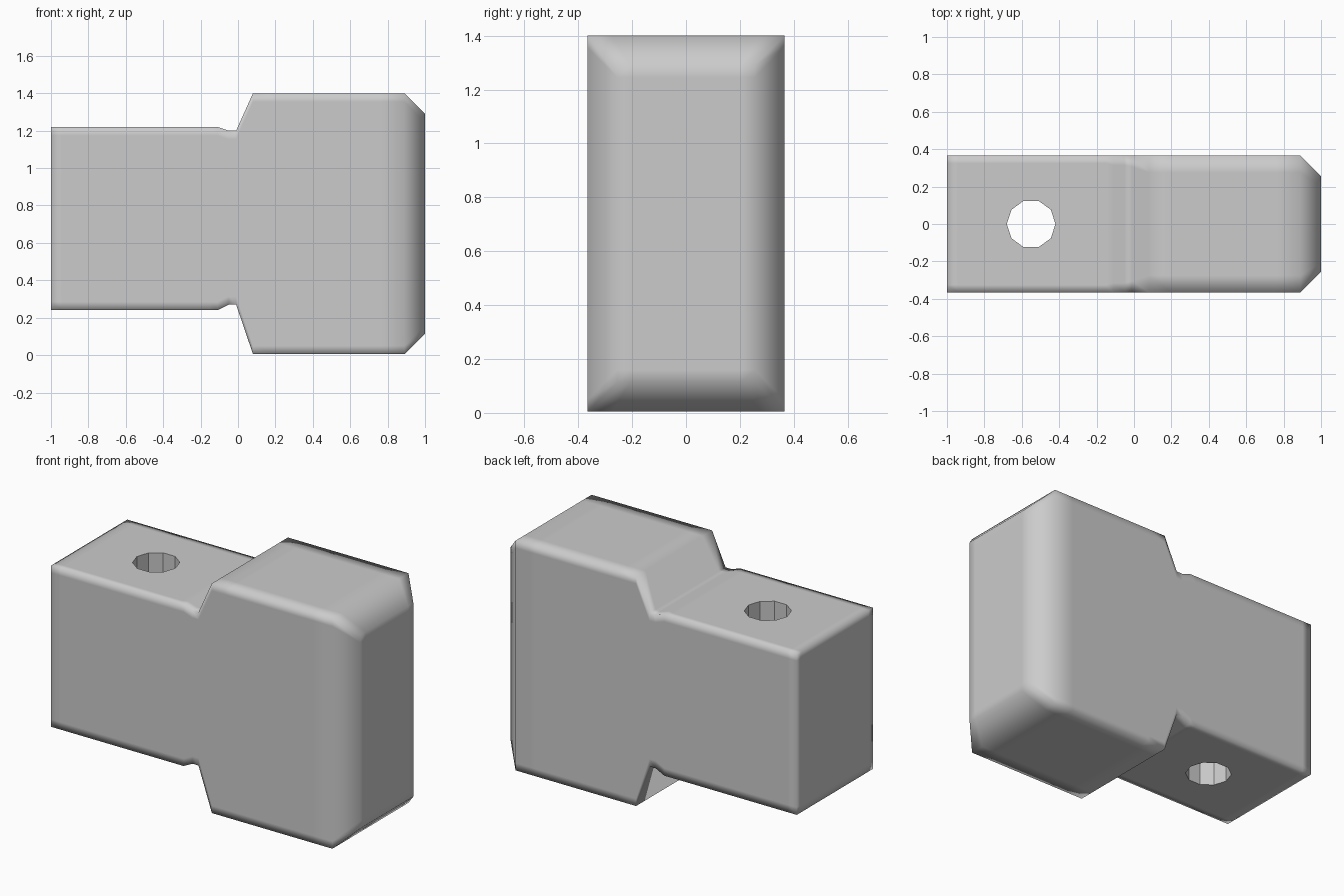
import bpy, bmesh, math

if "Cube" in bpy.data.objects:
    bpy.data.objects.remove(bpy.data.objects["Cube"])

# Stations along x: (x, half width, bottom z, top z, edge loop inset)
stations = [
    (-1.00, 0.365, 0.24, 1.22, 0.04), (-0.94, 0.365, 0.24, 1.22, 0.04),
    (-0.15, 0.365, 0.24, 1.22, 0.04), (-0.11, 0.365, 0.24, 1.22, 0.05),
    (-0.05, 0.365, 0.27, 1.20, 0.05), (-0.01, 0.365, 0.27, 1.20, 0.06),
    (0.08, 0.365, 0.005, 1.40, 0.09), (0.20, 0.365, 0.005, 1.40, 0.09),
    (0.76, 0.365, 0.005, 1.40, 0.09), (0.89, 0.365, 0.005, 1.40, 0.09),
    (1.00, 0.255, 0.115, 1.29, 0.05),
]


def grid_section(bm, x, h, z0, z1, d):
    """4x4 grid of points; end sections use all, middle ones only the rim."""
    ys, zs = (-h, d - h, h - d, h), (z0, z0 + 0.045, z1 - 0.045, z1)
    return {(i, j): bm.verts.new((x, ys[i], zs[j]))
            for i in range(4) for j in range(4)}


rim = [(0, 0), (1, 0), (2, 0), (3, 0), (3, 1), (3, 2),
       (3, 3), (2, 3), (1, 3), (0, 3), (0, 2), (0, 1)]

# Body lofted through the stations, with support loops near the edges
bm = bmesh.new()
sections = [grid_section(bm, *s) for s in stations]
for a, b in zip(sections, sections[1:]):
    for p, q in zip(rim, rim[1:] + rim[:1]):
        bm.faces.new((a[p], b[p], b[q], a[q]))
for s in (sections[0], sections[-1]):
    for i in range(3):
        for j in range(3):
            bm.faces.new((s[i, j], s[i + 1, j], s[i + 1, j + 1], s[i, j + 1]))
bmesh.ops.delete(bm, geom=[v for v in bm.verts if not v.link_faces], context='VERTS')
bmesh.ops.recalc_face_normals(bm, faces=bm.faces[:])
for f in bm.faces:
    f.smooth = True
mesh = bpy.data.meshes.new("block_body")
bm.to_mesh(mesh)
bm.free()
body = bpy.data.objects.new("block_body", mesh)
bpy.context.collection.objects.link(body)

# Ten-sided vertical hole
bpy.ops.mesh.primitive_cylinder_add(vertices=10, radius=0.13, depth=2,
                                    location=(-0.55, 0, 0.7),
                                    rotation=(0, 0, math.pi / 2))
cutter = bpy.context.object
cutter.name = "hole_cutter"
cutter.hide_render = True
mod = body.modifiers.new("hole", 'BOOLEAN')
mod.operation = 'DIFFERENCE'
mod.solver = 'EXACT'
mod.object = cutter
bpy.ops.object.select_all(action='DESELECT')
bpy.context.view_layer.objects.active = body
body.select_set(True)
bpy.ops.object.modifier_apply(modifier="hole")
bpy.data.objects.remove(cutter, do_unlink=True)

# Crisp hole rims and flat hole walls
bm = bmesh.new()
bm.from_mesh(body.data)
for f in bm.faces:
    c = f.calc_center_median()
    if math.hypot(c.x + 0.55, c.y) < 0.14 and abs(f.normal.z) < 0.1:
        for e in f.edges:
            e.smooth = False
bm.to_mesh(body.data)
bm.free()
